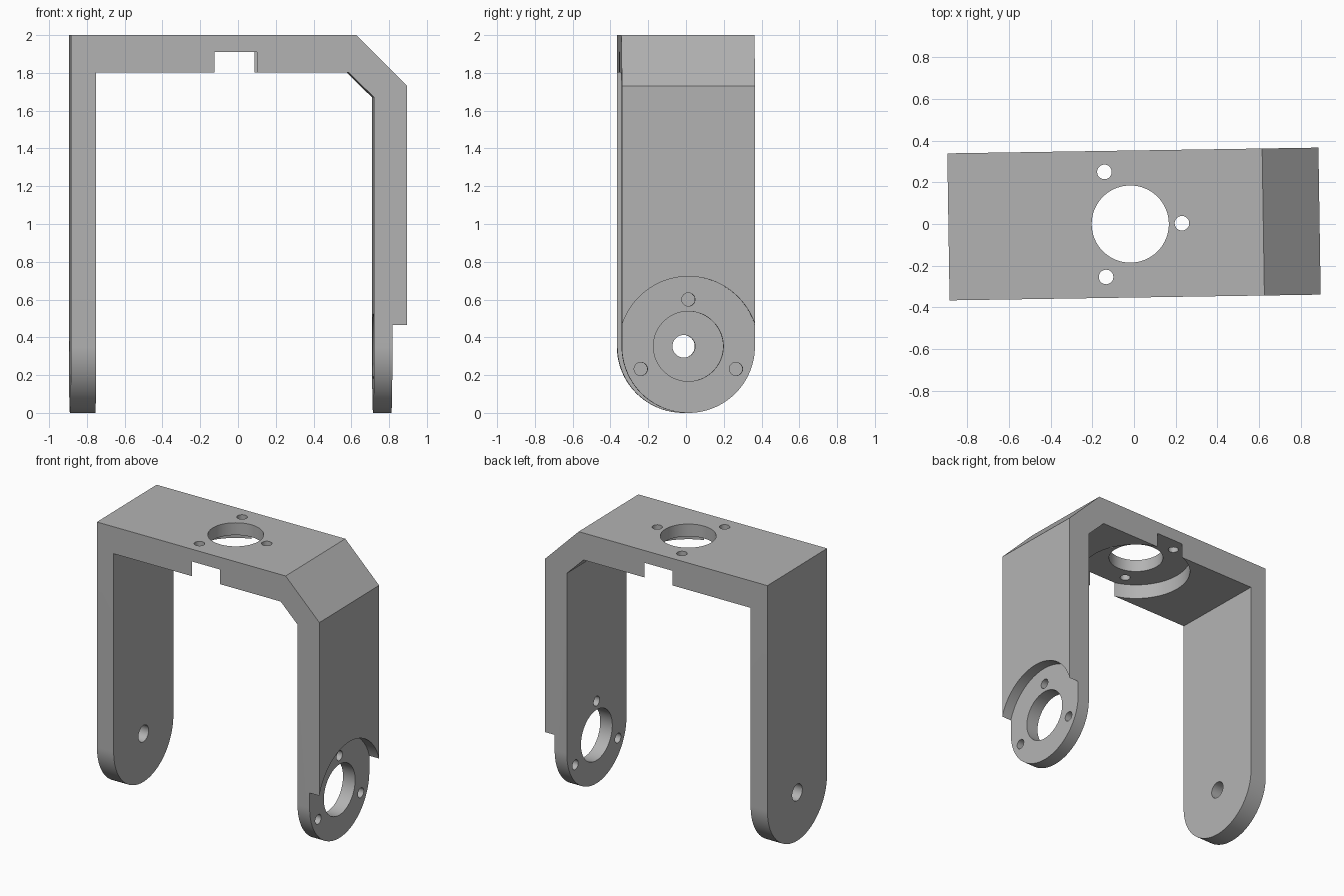
import bpy, bmesh, math
from mathutils import Matrix, Vector

if "Cube" in bpy.data.objects:
    bpy.data.objects.remove(bpy.data.objects["Cube"])

HALF_X, HALF_Y = 0.89, 0.3525     # half width and half depth of the bracket
PIVOT_Z = HALF_Y                  # height of the leg pivot axis
SEAT_R, HUB_R = 0.37, 0.185       # recess and central hole
TOP_X = -0.018                    # centre of the hole pattern on the bridge

grey = bpy.data.materials.new("metal_grey")
grey.use_nodes = True
grey.diffuse_color = (0.45, 0.45, 0.45, 1)
grey.node_tree.nodes["Principled BSDF"].inputs["Base Color"].default_value = (0.45, 0.45, 0.45, 1)


def prism(name, points, direction):
    """Extrude a closed outline along a direction."""
    bm = bmesh.new()
    face = bm.faces.new([bm.verts.new(p) for p in points])
    new = bmesh.ops.extrude_face_region(bm, geom=[face])["geom"]
    bmesh.ops.translate(bm, vec=direction, verts=[v for v in new if isinstance(v, bmesh.types.BMVert)])
    bmesh.ops.recalc_face_normals(bm, faces=bm.faces)
    mesh = bpy.data.meshes.new(name)
    bm.to_mesh(mesh)
    bm.free()
    obj = bpy.data.objects.new(name, mesh)
    bpy.context.collection.objects.link(obj)
    return obj


def drill(name, frame, centre, radius, low, high, sides=96):
    """Cylinder along the local z axis of a frame."""
    ring = [frame @ Vector((centre[0] + radius * math.cos(a), centre[1] + radius * math.sin(a), low))
            for a in (2 * math.pi * i / sides for i in range(sides))]
    return prism(name, ring, frame.to_3x3() @ Vector((0, 0, high - low)))


def combine(target, tool, operation):
    mod = target.modifiers.new(operation, 'BOOLEAN')
    mod.operation, mod.object, mod.solver = operation, tool, 'EXACT'
    bpy.context.view_layer.objects.active = target
    bpy.ops.object.modifier_apply(modifier=mod.name)
    bpy.data.objects.remove(tool)


# Arch profile with a chamfered shoulder on one side
profile = [(-HALF_X, 0), (-HALF_X, 2), (0.62, 2), (HALF_X, 1.73), (HALF_X, 0),
           (0.715, 0), (0.715, 1.67), (0.58, 1.803), (-0.756, 1.803), (-0.756, 0)]
bracket = prism("bracket", [(x, -HALF_Y, z) for x, z in profile], (0, 2 * HALF_Y, 0))

# Round the leg ends
arc = [math.pi + math.pi * i / 64 for i in range(65)]
outline = [(-1, HALF_Y * math.cos(a), PIVOT_Z + HALF_Y * math.sin(a)) for a in arc]
outline += [(-1, 0.5, PIVOT_Z), (-1, 0.5, 2.2), (-1, -0.5, 2.2), (-1, -0.5, PIVOT_Z)]
combine(bracket, prism("leg_outline", outline, (2, 0, 0)), 'INTERSECT')

# Motor seats: a round recess, a central hole and three screw holes each
leg_frame = Matrix.Translation((0, 0, PIVOT_Z)) @ Matrix.Rotation(-math.pi / 2, 4, 'Y')
top_frame = Matrix.Translation((TOP_X, 0, 0))
for frame, recess, through in ((leg_frame, (-1, -0.812), (-1, -0.6)),
                               (top_frame, (1.7, 1.91), (1.7, 2.1))):
    combine(bracket, drill("recess", frame, (0, 0), SEAT_R, *recess), 'DIFFERENCE')
    combine(bracket, drill("hub", frame, (0, 0), HUB_R, *through), 'DIFFERENCE')
    for spot in ((0.248, 0), (-0.12, 0.252), (-0.12, -0.252)):
        combine(bracket, drill("screw", frame, spot, 0.035, *through, sides=32), 'DIFFERENCE')

# Clear the recess fully below the pivot, where it is wider than the leg
# and drill the pivot hole in the plain leg
combine(bracket, drill("pivot", leg_frame, (0, 0), 0.06, 0.6, 1, sides=48), 'DIFFERENCE')

# Finish: colour, slight turn about the vertical axis, smooth curved walls
bracket.data.materials.clear()
bracket.data.materials.append(grey)
for poly in bracket.data.polygons:
    poly.material_index = 0
bracket.data.transform(Matrix.Rotation(0.0155, 4, 'Z'))
bpy.ops.object.select_all(action='DESELECT')
bracket.select_set(True)
bpy.context.view_layer.objects.active = bracket
bpy.ops.object.shade_smooth_by_angle(angle=math.radians(30))
